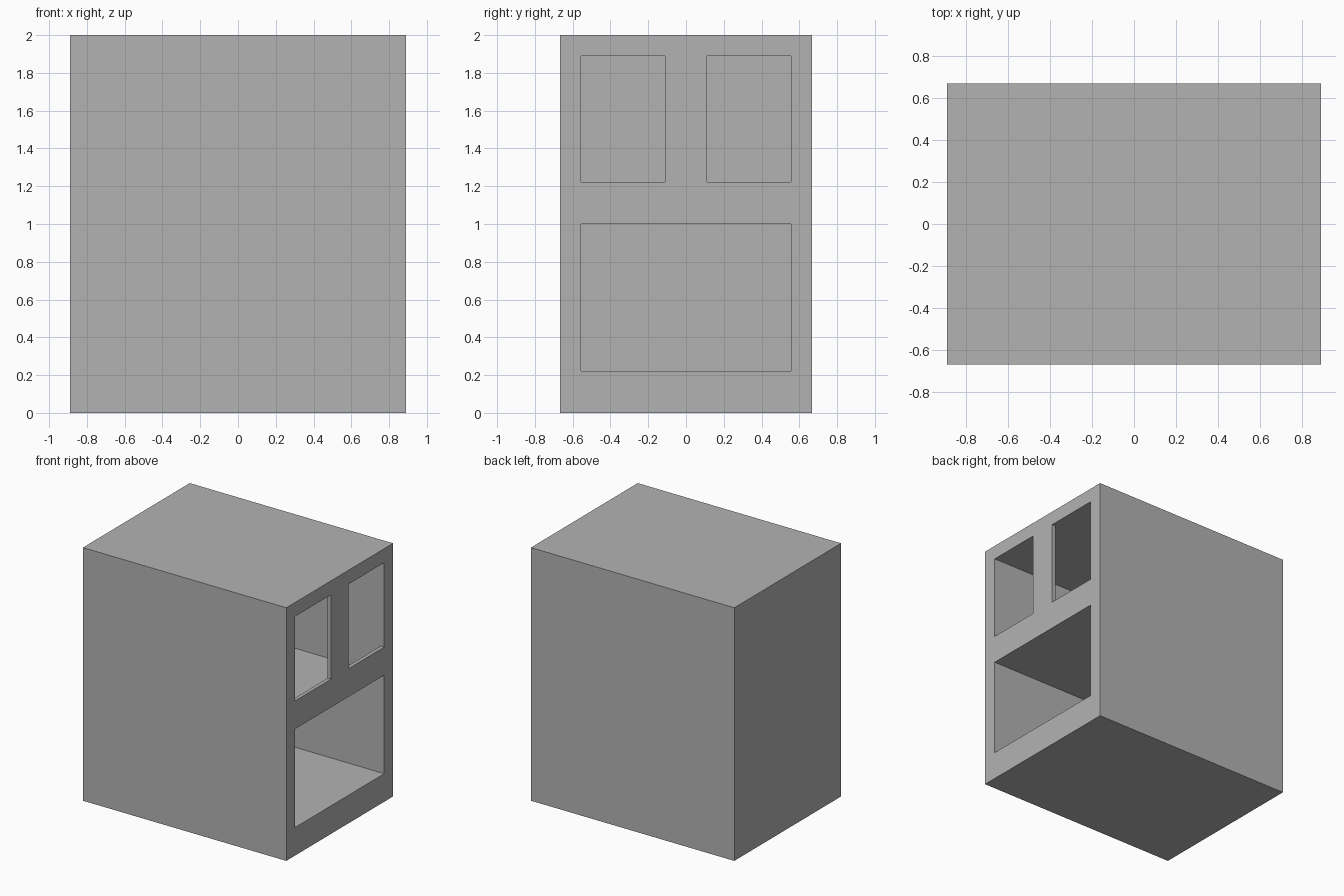
import bpy

default = bpy.data.objects.get("Cube")
if default:
    bpy.data.objects.remove(default, do_unlink=True)

grey = bpy.data.materials.new("plain grey")
grey.use_nodes = True
colour = (0.45, 0.45, 0.45, 1)
grey.diffuse_color = colour
grey.node_tree.nodes["Principled BSDF"].inputs["Base Color"].default_value = colour

U = 1 / 9            # module: wall thickness
PANEL = 0.03         # thickness of the windowed upper panel
X, Y, TOP = 8 * U, 6 * U, 18 * U


def box(name, x, y, z):
    """Box spanning the given (low, high) range on each axis."""
    bpy.ops.mesh.primitive_cube_add(
        size=1, location=[(a + b) / 2 for a, b in (x, y, z)])
    obj = bpy.context.object
    obj.name = name
    obj.scale = [b - a for a, b in (x, y, z)]
    bpy.ops.object.transform_apply(location=False, rotation=False, scale=True)
    obj.data.materials.append(grey)
    return obj


def carve(target, name, x, y, z):
    """Cut a box-shaped hollow from the target."""
    cutter = box(name, x, y, z)
    cutter.hide_render = True
    mod = target.modifiers.new(name, 'BOOLEAN')
    mod.operation = 'DIFFERENCE'
    mod.solver = 'EXACT'
    mod.object = cutter
    bpy.context.view_layer.objects.active = target
    bpy.ops.object.modifier_apply(modifier=name)
    bpy.data.objects.remove(cutter, do_unlink=True)


cabinet = box("cabinet", (-X, X), (-Y, Y), (0, TOP))
back = -X + U
inner = 5 * U

# Open lower compartment
carve(cabinet, "lower_compartment", (back, X + U), (-inner, inner), (2 * U, 9 * U))

# Upper compartment behind the panel, above a thin shelf
gap = 0.003
carve(cabinet, "upper_compartment", (back, X - PANEL),
      (-inner - gap, inner + gap), (9 * U + gap, 17 * U + gap))

# Pair of windows through the upper panel
for side, name in ((-1, "right_window"), (1, "left_window")):
    span = sorted((side * U, side * inner))
    carve(cabinet, name, (X - 2 * PANEL, X + U), span, (11 * U, 17 * U))
